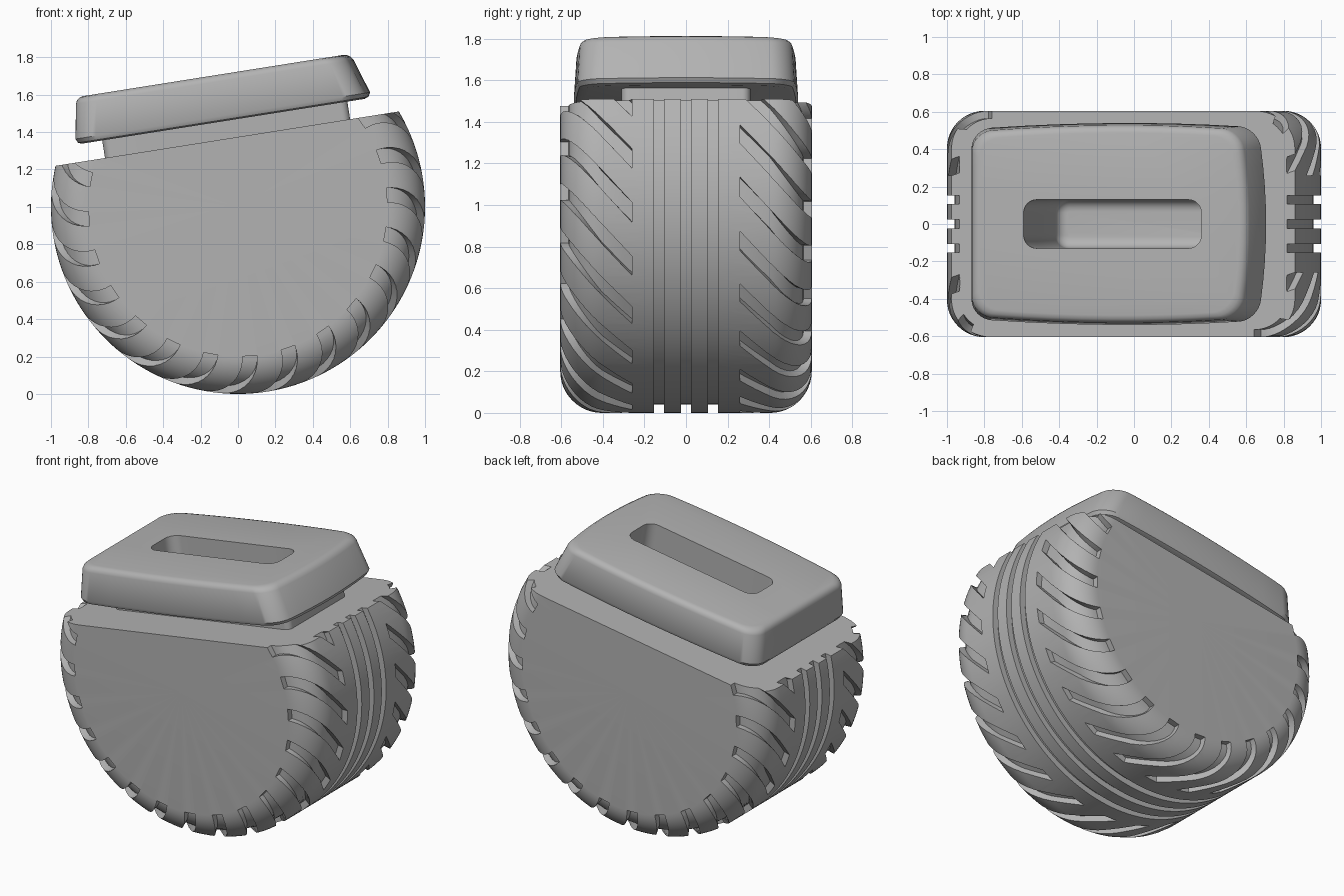
import bpy, bmesh, math
from mathutils import Matrix, Vector

if "Cube" in bpy.data.objects:
    bpy.data.objects.remove(bpy.data.objects["Cube"], do_unlink=True)

grey = bpy.data.materials.new("plain_grey")
grey.use_nodes = True
grey.diffuse_color = (0.45, 0.45, 0.45, 1)
grey.node_tree.nodes["Principled BSDF"].inputs["Base Color"].default_value = grey.diffuse_color

# Sloping deck: local x runs along the slope, local z stands off it
DECK = Matrix.Translation((0, 0, 1.374)) @ Matrix.Rotation(math.radians(-9), 4, 'Y')
R, HALF, FILLET = 1.0, 0.605, 0.2


def make(name, bm, matrix=Matrix()):
    bmesh.ops.recalc_face_normals(bm, faces=bm.faces)
    mesh = bpy.data.meshes.new(name)
    bm.to_mesh(mesh)
    bm.free()
    mesh.transform(matrix)
    mesh.materials.append(grey)
    ob = bpy.data.objects.new(name, mesh)
    bpy.context.collection.objects.link(ob)
    return ob


def loft(bm, rings, closed=False):
    """Skin a list of point rings, closing the ends unless it loops."""
    loops = [[bm.verts.new(p) for p in ring] for ring in rings]
    pairs = list(zip(loops, loops[1:]))
    if closed:
        pairs.append((loops[-1], loops[0]))
    for a, b in pairs:
        for i in range(len(a)):
            j = (i + 1) % len(a)
            bm.faces.new((a[i], a[j], b[j], b[i]))
    if not closed:
        bm.faces.new(loops[0])
        bm.faces.new(loops[-1])


def rounded(x0, x1, hy, r, w, bow=0.0, n=8):
    """Rounded rectangle at height w; bow swells the sides and the +x end."""
    pts = []
    corners = [(x1 - r, hy - r), (x0 + r, hy - r), (x0 + r, r - hy), (x1 - r, r - hy)]
    for k, (cx, cy) in enumerate(corners):
        arc = [Vector((cx + r * math.cos(a), cy + r * math.sin(a), w))
               for a in ((k + i / n) * math.pi / 2 for i in range(n + 1))]
        if pts:
            last = pts[-1]
            pts += [last.lerp(arc[0], i / n) for i in range(1, n)]
        pts += arc
    pts += [pts[-1].lerp(pts[0], i / n) for i in range(1, n)]
    for p in pts:
        t, s = p.x / x1, p.y / hy
        p.x -= bow * s * s * max(0, t)
        p.y *= 1 - bow * t * t
    return pts


def cut(target, cutter):
    mod = target.modifiers.new("cut", 'BOOLEAN')
    mod.operation, mod.solver, mod.object = 'DIFFERENCE', 'EXACT', cutter
    bpy.context.view_layer.objects.active = target
    bpy.ops.object.modifier_apply(modifier=mod.name)


def spin(r, y, a):
    return Vector((r * math.cos(a), y, R + r * math.sin(a)))


# Wheel body: shoulder arcs and three ring grooves, turned about y
profile = [(0.0, -HALF)]
for i in range(13):
    a = i / 12 * math.pi / 2
    profile.append((R - FILLET + FILLET * math.sin(a), -HALF + FILLET - FILLET * math.cos(a)))
for y in (-0.13, 0, 0.13):
    profile += [(R, y - 0.023), (R - 0.04, y - 0.023), (R - 0.04, y + 0.023), (R, y + 0.023)]
profile += [(r, -y) for r, y in reversed(profile[1:14])] + [(0.0, HALF)]
bm = bmesh.new()
SEG = 144
poles = [bm.verts.new(spin(0, y, 0)) for y in (-HALF, HALF)]
rings = [[bm.verts.new(spin(r, y, k * math.tau / SEG)) for r, y in profile[1:-1]] for k in range(SEG)]
for k, a in enumerate(rings):
    b = rings[(k + 1) % SEG]
    for i in range(len(a) - 1):
        bm.faces.new((a[i], a[i + 1], b[i + 1], b[i]))
    bm.faces.new((poles[0], a[0], b[0]))
    bm.faces.new((poles[1], b[-1], a[-1]))
body = make("wheel_body", bm)

# Slanted shoulder treads, cut as strips that follow the profile
INNER, SLANT, WIDE = 0.26, math.radians(21.5), math.radians(2.75)
bm = bmesh.new()
for side, start in ((-1, 13), (1, 5)):
    path = [(R, INNER + (HALF - FILLET - INNER) * i / 4, 1.0, 0.0) for i in range(4)]
    for i in range(11):
        a = i / 10 * math.pi / 2
        c, s = math.cos(a), math.sin(a)
        path.append((R - FILLET + FILLET * c, HALF - FILLET + FILLET * s, c, s))
    for k in range(24):
        strip = []
        for r, y, nr, ny in path:
            mid = math.radians(start + 15 * k) - side * SLANT * (y - INNER) / (HALF - INNER)
            strip.append([spin(r + d * nr, side * (y + d * ny), mid + e * WIDE)
                          for d, e in ((-0.04, -1), (-0.04, 1), (0.03, 1), (0.03, -1))])
        loft(bm, strip)
treads = make("tread_cutter", bm)

# Everything above the deck
bm = bmesh.new()
loft(bm, [rounded(-1.5, 1.5, 1, 0.1, w) for w in (0, 1.5)])
above = make("deck_cutter", bm, DECK)

# Neck and tapered cap
bm = bmesh.new()
loft(bm, [rounded(-0.72, 0.607, 0.31, 0.04, w) for w in (-0.002, 0.11)])
neck = make("neck", bm, DECK)

bm = bmesh.new()
levels = [(0.095, -0.83, 0.70, 0.51), (0.103, -0.85, 0.722, 0.53), (0.125, -0.86, 0.735, 0.54),
          (0.31, -0.828, 0.675, 0.528), (0.327, -0.82, 0.664, 0.522),
          (0.34, -0.805, 0.647, 0.508), (0.345, -0.785, 0.625, 0.488)]
loft(bm, [rounded(x0, x1, hy, 0.11, w, 0.045) for w, x0, x1, hy in levels])
cap = make("cap", bm, DECK)

# Deep slot with a rounded floor
bm = bmesh.new()
slot_rings = [rounded(-0.543, 0.419, 0.13, 0.07, w) for w in (0.6, -0.74)]
for i in range(1, 6):
    a = i / 5 * math.pi / 2
    inset = 0.06 * (1 - math.cos(a))
    slot_rings.append(rounded(-0.543 + inset, 0.419 - inset, 0.13 - inset, 0.07 - inset,
                              -0.74 - 0.06 * math.sin(a)))
loft(bm, slot_rings)
slot = make("slot_cutter", bm, DECK)

cut(body, treads)
cut(body, above)
for part in (body, neck, cap):
    cut(part, slot)
for helper in (treads, above, slot):
    bpy.data.objects.remove(helper, do_unlink=True)

# Smooth curves, sharp edges
bpy.ops.object.select_all(action='DESELECT')
for part in (body, neck, cap):
    part.select_set(True)
bpy.context.view_layer.objects.active = body
bpy.ops.object.shade_smooth_by_angle(angle=math.radians(30))
